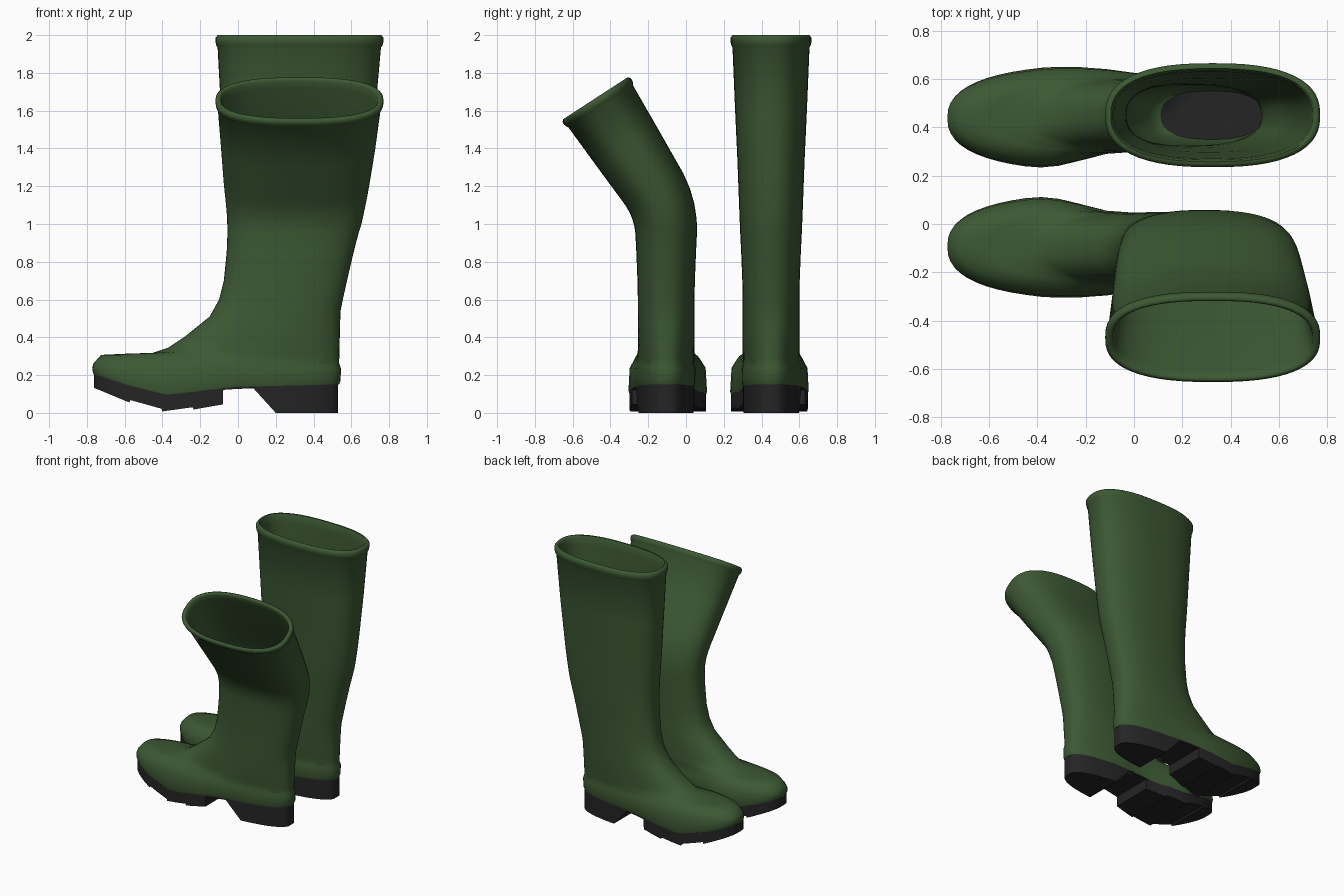
import bpy, bmesh, math

if "Cube" in bpy.data.objects:
    bpy.data.objects.remove(bpy.data.objects["Cube"])

N = 56          # points around each ring
POW = 0.8       # superellipse power of the cross-sections
CY = 0.45       # centre line of the upright boot
MIRROR = 0.345  # y -> MIRROR - y gives the other foot


def material(name, rgb):
    m = bpy.data.materials.new(name)
    m.diffuse_color = (*rgb, 1)
    m.use_nodes = True
    m.node_tree.nodes["Principled BSDF"].inputs["Base Color"].default_value = m.diffuse_color
    return m


GREEN = material("green_rubber", (0.045, 0.098, 0.033))
BLACK = material("black_rubber", (0.018, 0.018, 0.018))

# Lower edge of the green upper, as (x, z)
EDGE = [(-0.78, 0.205), (-0.58, 0.14), (-0.38, 0.09), (-0.2, 0.11), (0, 0.138), (0.56, 0.15)]
# Tread profile seen from the side, as (x, z)
TREAD = [(-0.78, 0.14), (-0.575, 0.055), (-0.57, 0.068), (-0.405, 0.022), (-0.4, 0.008),
         (-0.24, 0.03), (-0.235, 0.018), (-0.08, 0.045), (-0.078, 0.122), (0.08, 0.132),
         (0.2, 0), (0.56, 0)]

# Foot rings: front x, front z, back x, back z, ball half width, heel half width
FOOT = [
    (-0.772, 0.240, 0.545, 0.235, 0.209, 0.163),
    (-0.765, 0.262, 0.536, 0.262, 0.194, 0.154),
    (-0.725, 0.307, 0.536, 0.285, 0.168, 0.152),
    (-0.600, 0.313, 0.537, 0.320, 0.145, 0.151),
    (-0.450, 0.318, 0.538, 0.370, 0.142, 0.150),
    (-0.370, 0.345, 0.539, 0.410, 0.142, 0.150),
    (-0.280, 0.405, 0.540, 0.460, 0.145, 0.150),
    (-0.150, 0.510, 0.543, 0.540, 0.150, 0.150),
]
# Shaft rings: z, front x, back x, half width
SHAFT = [(0.6, -0.1, 0.555, 0.15), (0.7, -0.075, 0.577, 0.152), (0.85, -0.06, 0.612, 0.158),
         (0.95, -0.056, 0.638, 0.163), (1.02, -0.057, 0.655, 0.166), (1.1, -0.06, 0.668, 0.169),
         (1.18, -0.066, 0.680, 0.172), (1.26, -0.072, 0.690, 0.175), (1.34, -0.077, 0.699, 0.178),
         (1.6, -0.09, 0.727, 0.19), (1.935, -0.108, 0.757, 0.204)]
RIM = [(1.945, -0.115, 0.765, 0.21), (1.965, -0.119, 0.77, 0.215), (1.985, -0.119, 0.77, 0.215),
       (2.0, -0.108, 0.76, 0.204), (2.0, -0.096, 0.747, 0.193), (1.985, -0.088, 0.738, 0.185)]


def lerp_table(table, x):
    for (x0, z0), (x1, z1) in zip(table, table[1:]):
        if x <= x1:
            return z0 + (z1 - z0) * (x - x0) / (x1 - x0)
    return table[-1][1]


def smooth(a, b, x):
    t = min(max((x - a) / (b - a), 0), 1)
    return t * t * (3 - 2 * t)


def width(x, ball, heel):
    return ball + (heel - ball) * smooth(-0.42, 0.02, x)


def centre(x, ball, heel):
    """Foot centre line, curving to the inside of the foot."""
    bulge = 0.3 * max(ball - heel, 0) * math.exp(-((x + 0.08) / 0.16) ** 2)
    return CY - 0.012 * smooth(-0.15, -0.45, x) * (ball > heel or x < -0.2) + bulge


def spow(v):
    return math.copysign(abs(v) ** POW, v)


def ring(fx, fz, bx, bz, ball, heel, lift=None):
    """Closed outline from a front point to a back point; lift follows the sole edge."""
    pts = []
    for i in range(N):
        a = 2 * math.pi * i / N
        u = spow(math.cos(a))
        x = (fx + bx) / 2 + u * (bx - fx) / 2
        y = centre(x, ball, heel) + spow(math.sin(a)) * width(x, ball, heel)
        z = fz + (bz - fz) * (u + 1) / 2 if lift is None else lerp_table(EDGE, x) + lift
        pts.append((x, y, z))
    return pts


def flat(z, fx, bx, w):
    return ring(fx, z, bx, z, w, w)


def upright(p):
    return p


def folded(p):
    """Mirror to the other foot and flop the shaft forwards."""
    x, y, z = p
    d = CY - y
    c = MIRROR - CY
    if z < 0.95:
        return x, c + d, z
    s, length, turn = (z - 0.95) * 0.78, 0.27, math.radians(33)
    a = turn * min(s / length, 1)
    r, rest = length / turn, max(s - length, 0)
    y0 = c - r * (1 - math.cos(a)) - rest * math.sin(a)
    z0 = 0.95 + r * math.sin(a) + rest * math.cos(a)
    return x, y0 + d * math.cos(a), z0 + d * math.sin(a)


def loft(name, rings, place, mats, angle):
    """Skin closed rings, cap both ends; the last cap takes the last material."""
    bm = bmesh.new()
    loops = [[bm.verts.new(place(p)) for p in r] for r in rings]
    for a, b in zip(loops, loops[1:]):
        n = len(a)
        for i in range(n):
            bm.faces.new((a[i], a[(i + 1) % n], b[(i + 1) % n], b[i]))
    bm.faces.new(loops[0])
    bm.faces.new(loops[-1]).material_index = len(mats) - 1
    bmesh.ops.recalc_face_normals(bm, faces=bm.faces)
    for f in bm.faces:
        f.smooth = True
    me = bpy.data.meshes.new(name)
    bm.to_mesh(me)
    bm.free()
    for m in mats:
        me.materials.append(m)
    me.set_sharp_from_angle(angle=math.radians(angle))
    ob = bpy.data.objects.new(name, me)
    bpy.context.collection.objects.link(ob)


# Boot upper: sole edge, foot, shaft, rim, then down the lining to the insole
upper = [ring(-0.762, 0, 0.534, 0, 0.21, 0.157, 0.0),
         ring(-0.77, 0, 0.543, 0, 0.217, 0.163, 0.02)]
upper += [ring(*r) for r in FOOT]
upper += [flat(*r) for r in SHAFT + RIM]
upper += [flat(z, f + 0.025, b - 0.025, w - 0.025) for z, f, b, w in reversed(SHAFT)]
upper += [flat(0.4, 0.0, 0.525, 0.125), flat(0.25, 0.06, 0.525, 0.115), flat(0.2, 0.11, 0.53, 0.1)]

# Sole: cross-sections from toe to heel, pinched by the foot outline
SX0, SX1 = -0.765, 0.535
xs = [(SX0 + SX1) / 2 - math.cos(math.pi * (i + 1.2) / 44) * (SX1 - SX0) / 2 for i in range(42)]
xs = sorted(xs + [x for x, z in TREAD if SX0 < x < SX1 - 0.01])
sole = []
for x in xs:
    u = abs((2 * x - SX0 - SX1) / (SX1 - SX0))
    w = width(x, 0.212, 0.157) * (1 - u ** (2 / POW)) ** (POW / 2)
    c, top, low = centre(x, 0.212, 0.157), lerp_table(EDGE, x) + 0.006, lerp_table(TREAD, x)
    sole.append([(x, c - w, top), (x, c + w, top), (x, c + w, low), (x, c - w, low)])

for label, place in (("upright", upright), ("folded", folded)):
    loft(label + "_boot_upper", upper, place, [GREEN, BLACK], 60)
    loft(label + "_boot_sole", sole, place, [BLACK], 35)
